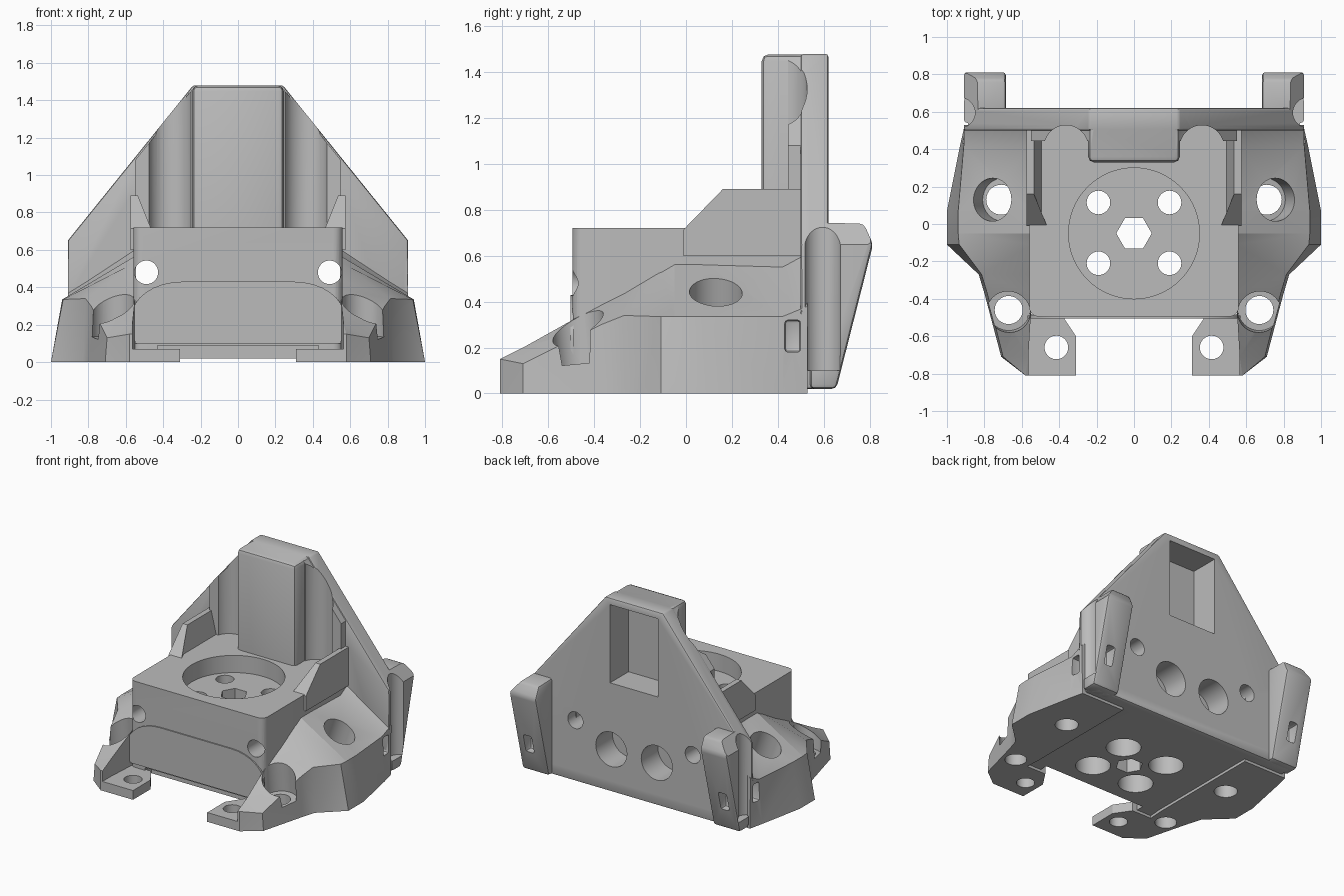
import bpy, bmesh, math
from mathutils import Vector

old = bpy.data.objects.get("Cube")
if old:
    bpy.data.objects.remove(old)

GREY = (0.5, 0.5, 0.5, 1)
mat = bpy.data.materials.new("mid grey")
mat.use_nodes = True
mat.diffuse_color = GREY
for node in mat.node_tree.nodes:
    if node.type == 'BSDF_PRINCIPLED':
        node.inputs["Base Color"].default_value = GREY


def make(name, bm):
    bmesh.ops.recalc_face_normals(bm, faces=bm.faces)
    mesh = bpy.data.meshes.new(name)
    bm.to_mesh(mesh)
    bm.free()
    mesh.materials.append(mat)
    ob = bpy.data.objects.new(name, mesh)
    bpy.context.collection.objects.link(ob)
    return ob


def prism(name, pts, lo, hi, axis, round_ends=0.0, round_sides=0.0):
    """Extrude a 2D outline along an axis; outline is the other two axes in order."""
    def place(p, t):
        p = list(p)
        p.insert("xyz".index(axis), t)
        return p
    bm = bmesh.new()
    a = [bm.verts.new(place(p, lo)) for p in pts]
    b = [bm.verts.new(place(p, hi)) for p in pts]
    n = len(pts)
    bm.faces.new(a)
    bm.faces.new(b)
    sides = [bm.faces.new((a[i], a[(i + 1) % n], b[(i + 1) % n], b[i])) for i in range(n)]
    if round_sides:
        edges = [bm.edges.get((a[i], b[i])) for i in range(n)]
        bmesh.ops.bevel(bm, geom=edges, offset=round_sides, segments=5, affect='EDGES', profile=0.5)
    if round_ends:
        bmesh.ops.bevel(bm, geom=bm.edges[:], offset=round_ends, segments=2, affect='EDGES', profile=0.5)
    return make(name, bm)


def box(name, x0, x1, y0, y1, z0, z1, **kw):
    return prism(name, [(x0, y0), (x1, y0), (x1, y1), (x0, y1)], z0, z1, 'z', **kw)


def rod(radius, start, end, sides=40, turn=0.0):
    """Cylinder between two points, used for holes."""
    start, end = Vector(start), Vector(end)
    d = end - start
    bm = bmesh.new()
    bmesh.ops.create_cone(bm, cap_ends=True, segments=sides, radius1=radius, radius2=radius, depth=d.length)
    ob = make("hole", bm)
    rot = d.to_track_quat('Z', 'Y').to_matrix().to_4x4()
    ob.data.transform(rot @ ob.matrix_basis.Rotation(turn, 4, 'Z'))
    ob.data.transform(ob.matrix_basis.Translation((start + end) / 2))
    return ob


def combine(ob, others, op):
    for other in others:
        mod = ob.modifiers.new("shape", 'BOOLEAN')
        mod.operation = op
        mod.solver = 'EXACT'
        mod.object = other
        bpy.context.view_layer.objects.active = ob
        bpy.ops.object.modifier_apply(modifier=mod.name)
        bpy.data.objects.remove(other)


def mirror(ob):
    mod = ob.modifiers.new("mirror", 'MIRROR')
    mod.use_clip = False
    bpy.context.view_layer.objects.active = ob
    bpy.ops.object.modifier_apply(modifier=mod.name)


def both(half):
    return half + [(-x, z) for x, z in reversed(half)]


# Central block, gabled back plate, thick ribs and tower
body = box("body", -0.56, 0.56, -0.495, 0.58, 0.02, 0.72, round_sides=0.05)
gable = [(0.88, 0.02), (0.91, 0.35), (0.91, 0.65), (0.24, 1.48)]
parts = [
    prism("plate", both(gable), 0.5, 0.62, 'y', round_ends=0.012),
    prism("ribs", both([(0.55, 0.6), (0.55, 1.08), (0.235, 1.47)]), 0.445, 0.55, 'y'),
    box("tower", -0.245, 0.245, 0.33, 0.61, 0.6, 1.478, round_ends=0.03),
]
# Side fins with a sloping front and leaning inner face
for s in (1, -1):
    fin = prism("fin", [(-0.01, 0.715), (0.16, 0.89), (0.53, 0.89), (0.53, 0.6), (-0.01, 0.6)],
                0.465, 0.575, 'x')
    for v in fin.data.vertices:
        if v.co.x < 0.5 and v.co.z > 0.8:
            v.co.x = 0.535
    if s < 0:
        for v in fin.data.vertices:
            v.co.x *= -1
        fin.data.flip_normals()
    parts.append(fin)
combine(body, parts, 'UNION')

# Bores, screw holes, hex hole and rear pocket
cuts = [
    rod(0.35, (0, -0.05, 0.59), (0, -0.05, 0.9), 64),
    rod(0.095, (0, -0.05, -0.1), (0, -0.05, 0.7), 6, math.pi / 6 * 3),
    box("pocket", -0.2, 0.2, 0.4, 0.7, 0.84, 1.43),
    box("front_slot", -0.43, 0.43, -0.6, -0.42, -0.1, 0.09),
]
for s in (1, -1):
    cuts += [
        rod(0.063, (s * 0.49, -0.7, 0.48), (s * 0.49, 0.8, 0.48)),
        rod(0.13, (s * 0.19, 0.42, 0.34), (s * 0.19, 0.8, 0.34)),
        rod(0.118, (s * 0.363, 0.41, 0.72), (s * 0.363, 0.41, 1.6)),
        rod(0.08, (s * 0.93, 0.595, 0.1), (s * 0.93, 0.595, 0.8)),
    ]
    for y in (0.115, -0.21):
        cuts += [rod(0.063, (s * 0.19, y, 0.3), (s * 0.19, y, 0.7)),
                 rod(0.12, (s * 0.19, y, -0.1), (s * 0.19, y, 0.46))]
combine(body, cuts, 'DIFFERENCE')

# Arched panel on the front face
arch = [(0.55, 0.1), (0.57, 0.24)]
arch += [(0.3 + 0.27 * math.cos(a), 0.24 + 0.19 * math.sin(a))
         for a in [math.pi / 16 * i for i in range(1, 9)]]
panel = prism("arched_panel", both(arch), -0.504, -0.49, 'y')

# Faceted side wings lofted along y: y, outer x low, outer x high, outer z, inner z
sections = [
    (-0.81, 0.58, 0.58, 0.15, 0.15),
    (-0.71, 0.71, 0.70, 0.13, 0.20),
    (-0.37, 0.80, 0.785, 0.30, 0.39),
    (-0.27, 0.83, 0.815, 0.34, 0.44),
    (-0.11, 1.00, 0.935, 0.335, 0.535),
    (-0.05, 1.00, 0.94, 0.335, 0.57),
    (0.07, 1.00, 0.94, 0.335, 0.57),
    (0.42, 0.93, 0.91, 0.335, 0.56),
    (0.53, 0.905, 0.91, 0.38, 0.62),
]
bm = bmesh.new()
rings = []
for y, low, high, zo, zi in sections:
    xi = 0.565 if y < -0.6 else 0.545
    rings.append([bm.verts.new(p) for p in ((xi, y, 0), (low, y, 0), (high, y, zo), (xi, y, zi))])
for a, b in zip(rings, rings[1:]):
    for i in range(4):
        j = (i + 1) % 4
        bm.faces.new((a[i], a[j], b[j], b[i]))
bm.faces.new(rings[0])
bm.faces.new(rings[-1])
bmesh.ops.triangulate(bm, faces=bm.faces[:])
wing = make("side_wings", bm)
combine(wing, [
    rod(0.115, (0.70, 0.13, 0.27), (0.86, 0.13, 0.75)),
    rod(0.08, (0.71, 0.13, -0.1), (0.71, 0.13, 0.35)),
    rod(0.115, (0.67, -0.455, 0.13), (0.67, -0.50, 0.6)),
    rod(0.075, (0.67, -0.46, -0.1), (0.67, -0.46, 0.2)),
    box("strap_slot", 0.82, 1.1, 0.43, 0.5, 0.18, 0.32, round_ends=0.015),
], 'DIFFERENCE')
mirror(wing)

# Front mounting tabs with screw holes
tab = prism("front_tabs", [(0.31, -0.81), (0.58, -0.81), (0.58, -0.48), (0.39, -0.48), (0.31, -0.6)],
            0, 0.07, 'z')
combine(tab, [rod(0.063, (0.415, -0.66, -0.1), (0.415, -0.66, 0.3))], 'DIFFERENCE')
mirror(tab)

# Rear ears, trimmed by the gable outline
ear = prism("rear_ears", [(0.54, 0.02), (0.655, 0.02), (0.815, 0.65), (0.775, 0.74), (0.54, 0.745)],
            0.685, 0.91, 'x', round_ends=0.02)
combine(ear, [prism("trim", [(0, -0.1), (0.91, -0.1), (0.91, 0.65), (0.24, 1.48), (0, 1.48)],
                    0.3, 1, 'y')], 'INTERSECT')
combine(ear, [rod(0.08, (0.93, 0.595, 0.1), (0.93, 0.595, 0.8)),
              box("strap_slot", 0.78, 0.85, 0.64, 0.9, 0.18, 0.32, round_ends=0.015)], 'DIFFERENCE')
mirror(ear)

# Smooth the rounded surfaces and keep hard edges crisp
for ob in (body, panel, wing, tab, ear):
    bpy.ops.object.select_all(action='DESELECT')
    ob.select_set(True)
    bpy.context.view_layer.objects.active = ob
    bpy.ops.object.shade_smooth_by_angle(angle=math.radians(25))
